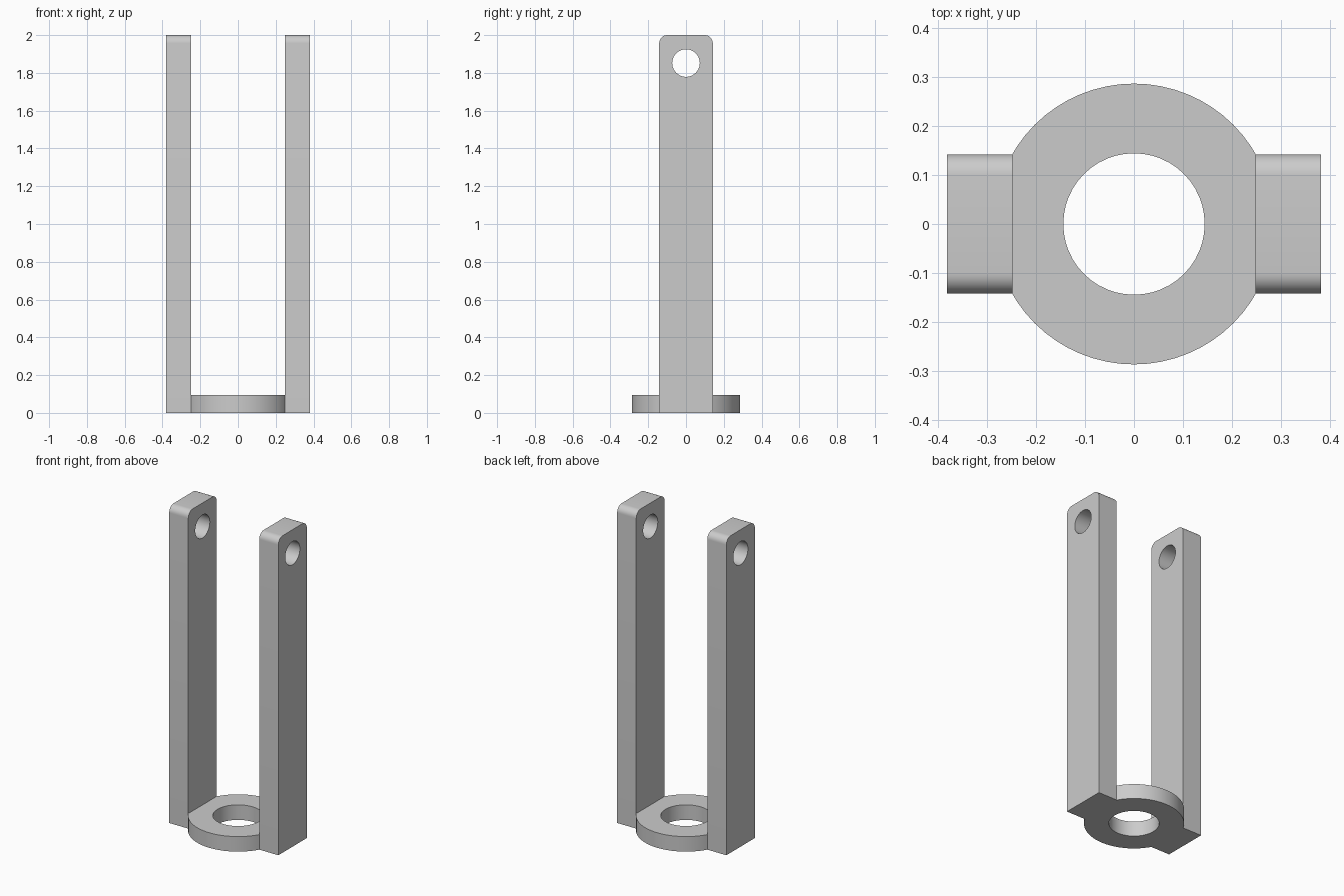
import bpy, bmesh, math

if "Cube" in bpy.data.objects:
    bpy.data.objects.remove(bpy.data.objects["Cube"])

ARM_IN, ARM_OUT, HALF_W, HEIGHT = 0.248, 0.381, 0.142, 2.0
CORNER_R, HOLE_R, HOLE_Z = 0.043, 0.073, 1.852
RING_R, BORE_R, RING_H = 0.286, 0.144, 0.095


def extrude(name, points, vector):
    """Solid made by sweeping a closed outline along a vector."""
    bm = bmesh.new()
    face = bm.faces.new([bm.verts.new(p) for p in points])
    moved = bmesh.ops.extrude_face_region(bm, geom=[face], use_keep_orig=True)
    verts = [g for g in moved["geom"] if isinstance(g, bmesh.types.BMVert)]
    bmesh.ops.translate(bm, verts=verts, vec=vector)
    bmesh.ops.recalc_face_normals(bm, faces=bm.faces)
    mesh = bpy.data.meshes.new(name)
    bm.to_mesh(mesh)
    bm.free()
    obj = bpy.data.objects.new(name, mesh)
    bpy.context.collection.objects.link(obj)
    return obj


def arc(r, start, end, steps):
    return [(r * math.cos(a), r * math.sin(a)) for a in
            (math.radians(start + (end - start) * i / steps) for i in range(steps + 1))]


def combine(target, other, operation):
    """Apply a boolean and remove the helper."""
    mod = target.modifiers.new("bool", "BOOLEAN")
    mod.operation, mod.solver, mod.object = operation, "EXACT", other
    bpy.context.view_layer.objects.active = target
    bpy.ops.object.modifier_apply(modifier=mod.name)
    bpy.data.objects.remove(other)


# Base disc
fork = extrude("fork_bracket", [(x, y, 0) for x, y in arc(RING_R, 0, 360, 64)[:-1]], (0, 0, RING_H))

# Two upright arms with rounded top corners
top = HEIGHT - CORNER_R
side = HALF_W - CORNER_R
profile = [(-HALF_W, 0), (HALF_W, 0)]
profile += [(side + y, top + z) for y, z in arc(CORNER_R, 0, 90, 8)]
profile += [(-side + y, top + z) for y, z in arc(CORNER_R, 90, 180, 8)]
for x in (ARM_IN, -ARM_OUT):
    arm = extrude("arm", [(x, y, z) for y, z in profile], (ARM_OUT - ARM_IN, 0, 0))
    combine(fork, arm, "UNION")

# Bore through the base and pin hole through both arms
bore = extrude("bore", [(x, y, -0.1) for x, y in arc(BORE_R, 0, 360, 48)[:-1]], (0, 0, 0.4))
combine(fork, bore, "DIFFERENCE")
pin = extrude("pin", [(-0.5, y, HOLE_Z + z) for y, z in arc(HOLE_R, 0, 360, 40)[:-1]], (1, 0, 0))
combine(fork, pin, "DIFFERENCE")

# Smooth rounded surfaces, sharp edges elsewhere
fork.select_set(True)
bpy.context.view_layer.objects.active = fork
bpy.ops.object.shade_smooth_by_angle(angle=math.radians(25))
